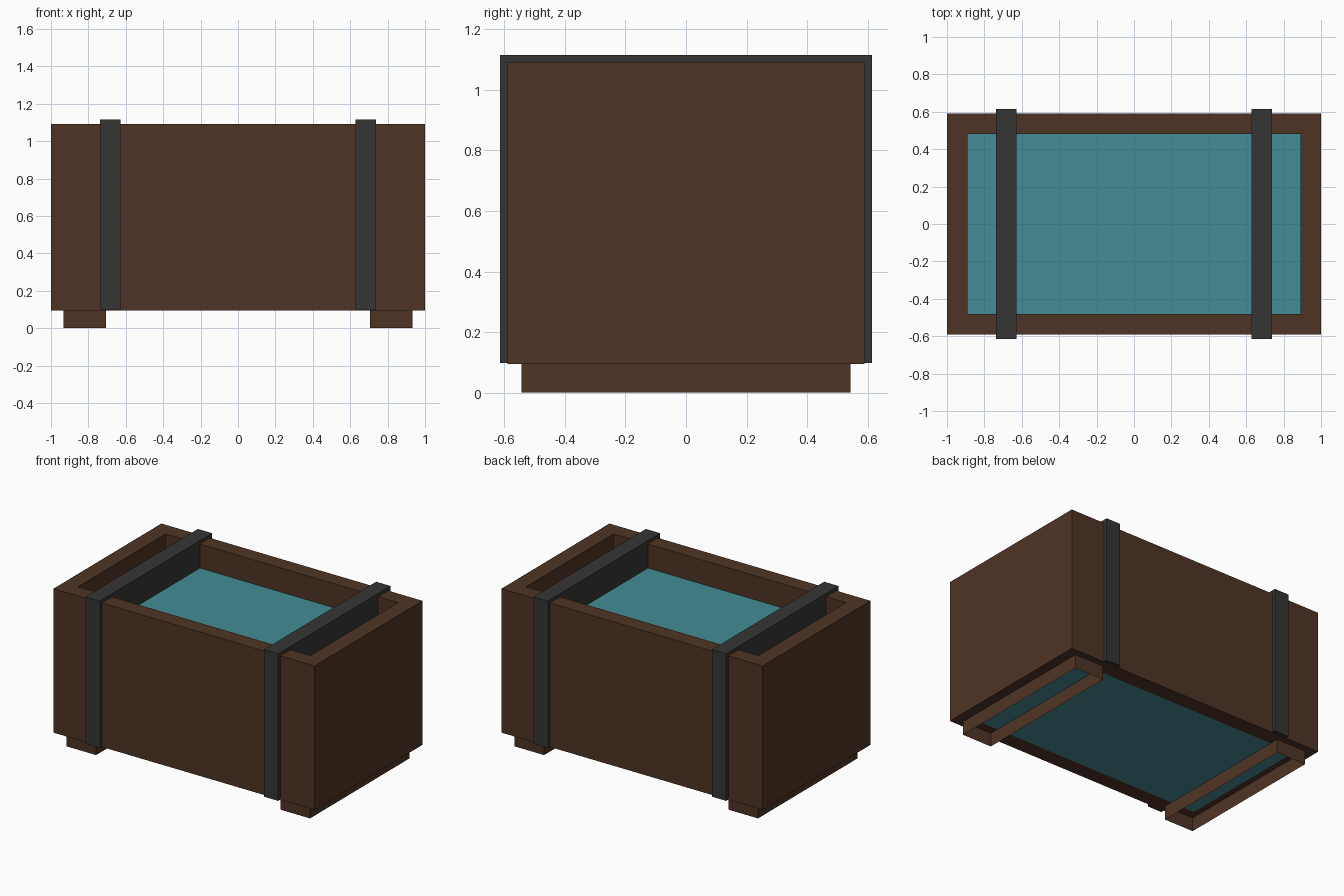
import bpy
import bmesh

default = bpy.data.objects.get("Cube")
if default:
    bpy.data.objects.remove(default, do_unlink=True)


def material(name, color):
    mat = bpy.data.materials.new(name)
    mat.use_nodes = True
    mat.diffuse_color = (*color, 1)
    bsdf = next(n for n in mat.node_tree.nodes if n.type == 'BSDF_PRINCIPLED')
    bsdf.inputs["Base Color"].default_value = (*color, 1)
    return mat


brown = material("dark brown wood", (0.078, 0.034, 0.018))
grey = material("charcoal metal", (0.036, 0.036, 0.036))
teal = material("teal filling", (0.058, 0.262, 0.309))


def box(name, mat, x, y, z, open_ends=False, wall=0):
    """Box from (min, max) ranges; optionally an open tube, or a hollow frame with thick walls."""
    bm = bmesh.new()
    bmesh.ops.create_cube(bm, size=1)
    for v in bm.verts:
        for i, (low, high) in enumerate((x, y, z)):
            v.co[i] = low if v.co[i] < 0 else high
    bm.normal_update()
    caps = [f for f in bm.faces if abs(f.normal.z) > 0.9]
    if wall:
        bmesh.ops.inset_individual(bm, faces=caps, thickness=wall, use_even_offset=True)
        rims = [e for f in caps for e in f.edges]
        bmesh.ops.delete(bm, geom=caps, context='FACES_ONLY')
        bmesh.ops.bridge_loops(bm, edges=rims)
        bmesh.ops.recalc_face_normals(bm, faces=bm.faces)
    elif open_ends:
        bmesh.ops.delete(bm, geom=caps, context='FACES_ONLY')
    mesh = bpy.data.meshes.new(name)
    bm.to_mesh(mesh)
    bm.free()
    mesh.materials.append(mat)
    obj = bpy.data.objects.new(name, mesh)
    bpy.context.collection.objects.link(obj)
    return obj


BASE = 0.095

# Thick-walled crate and the block of filling inside it
box("crate_walls", brown, (-1, 1), (-0.59, 0.59), (BASE, 1.092), wall=0.11)
box("filling", teal, (-0.89, 0.89), (-0.48, 0.48), (BASE, 0.925))

# Straps run right through the crate; feet are open runners
for side, sign in (("left", 1), ("right", -1)):
    strap_x = sorted((sign * 0.628, sign * 0.738))
    box(side + "_strap", grey, strap_x, (-0.615, 0.615), (BASE + 0.002, 1.115))
    foot_x = sorted((sign * 0.707, sign * 0.932))
    box(side + "_foot", brown, foot_x, (-0.543, 0.543), (0, BASE), open_ends=True)
